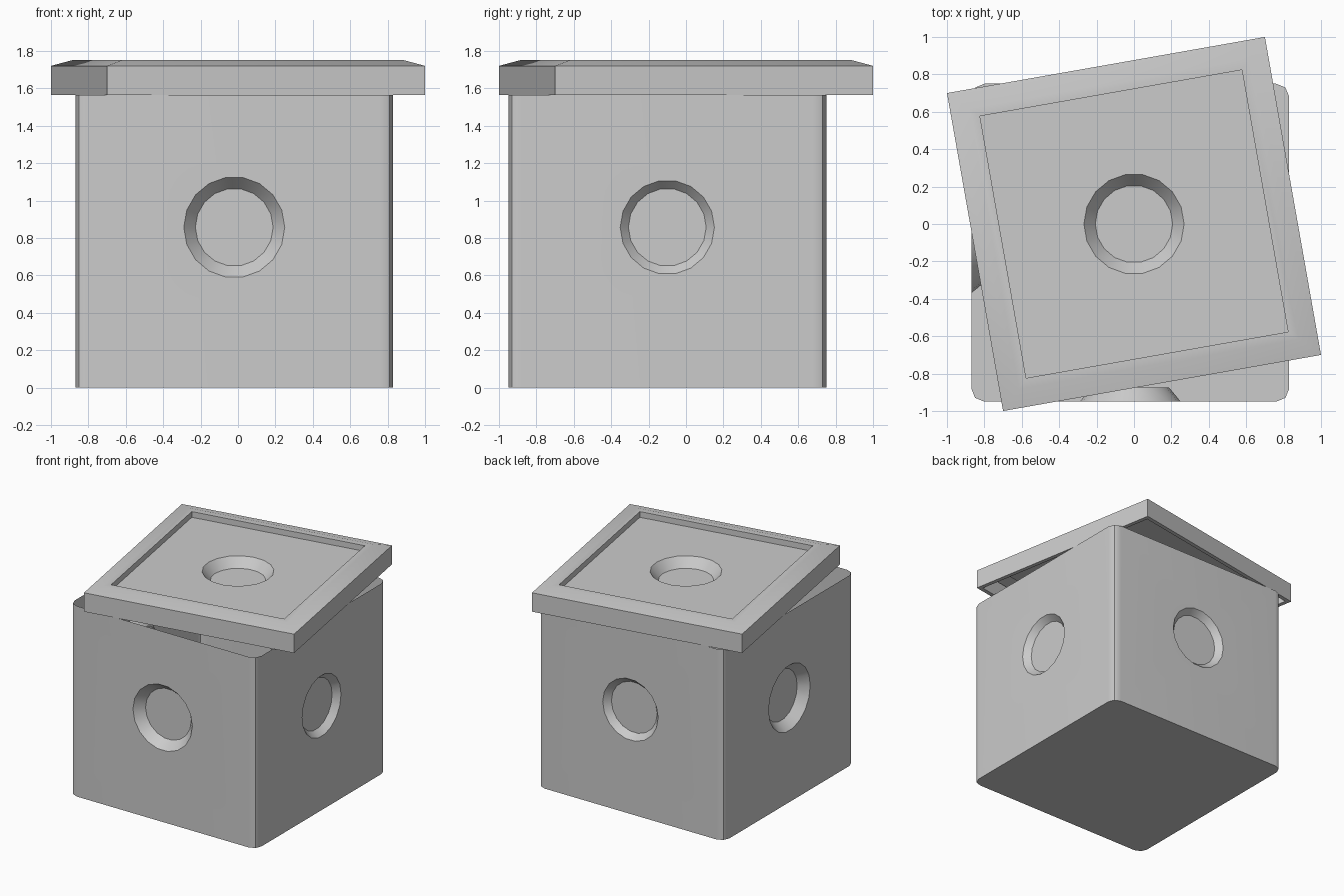
import bpy, bmesh, math
from mathutils import Matrix, Vector

if "Cube" in bpy.data.objects:
    bpy.data.objects.remove(bpy.data.objects["Cube"])

SIDES = 18


def dented_panel(bm, mat, rect, r_out, r_in, depth, phase=0.0):
    """Flat rectangle in local XY (facing +Z) with a tapered round dent at its origin."""
    x, y0, y1 = rect

    def ring(r, z):
        return [bm.verts.new(mat @ Vector((r * math.cos(phase + i * math.tau / SIDES),
                                           r * math.sin(phase + i * math.tau / SIDES), z)))
                for i in range(SIDES)]
    corners = [bm.verts.new(mat @ Vector(p)) for p in
               ((-x, y0, 0), (x, y0, 0), (x, y1, 0), (-x, y1, 0))]
    outer, inner = ring(r_out, 0), ring(r_in, -depth)
    edges = []
    for loop in (corners, outer):
        edges += [bm.edges.new((loop[i], loop[(i + 1) % len(loop)])) for i in range(len(loop))]
    bmesh.ops.triangle_fill(bm, edges=edges, use_beauty=True,
                            normal=mat.to_3x3() @ Vector((0, 0, 1)))
    for i in range(SIDES):
        j = (i + 1) % SIDES
        bm.faces.new((outer[i], outer[j], inner[j], inner[i]))
    bm.faces.new(inner)


def finish(bm, name, location, rot=0.0):
    bmesh.ops.remove_doubles(bm, verts=bm.verts[:], dist=0.0005)
    bmesh.ops.recalc_face_normals(bm, faces=bm.faces[:])
    me = bpy.data.meshes.new(name)
    bm.to_mesh(me)
    bm.free()
    ob = bpy.data.objects.new(name, me)
    ob.location, ob.rotation_euler.z = location, rot
    bpy.context.collection.objects.link(ob)
    bpy.ops.object.select_all(action='DESELECT')
    ob.select_set(True)
    bpy.context.view_layer.objects.active = ob
    bpy.ops.object.shade_smooth_by_angle(angle=math.radians(30))
    return ob


# Open box: four dented walls, rounded upright corners, flat floor
H, HALF, RAD, ZC = 1.565, 0.85, 0.07, 0.857
bm = bmesh.new()
inset = HALF - RAD
floor = []
dents = ((0.27, 0.075), (0.252, 0.05), (0.252, 0.05), (0.27, 0.075))  # front, right, back, left
for k, (r, d) in enumerate(dents):
    turn = Matrix.Rotation(k * math.pi / 2, 4, 'Z')
    wall = (turn @ Matrix.Translation((0, -HALF, ZC)) @ Matrix.Rotation(math.pi / 2, 4, 'X'))
    dented_panel(bm, wall, (inset, -ZC, H - ZC), r, 0.208, d)
    arc = []
    for s in range(3):
        a = -math.pi / 2 + s * math.pi / 4
        p = turn @ Vector((inset + RAD * math.cos(a), -inset + RAD * math.sin(a), 0))
        arc.append((bm.verts.new(p), bm.verts.new(p + Vector((0, 0, H)))))
    for (a0, a1), (b0, b1) in zip(arc, arc[1:]):
        bm.faces.new((a0, b0, b1, a1))
    floor += [bm.verts.new(lo.co) for lo, hi in arc]
bm.faces.new(floor)
box = finish(bm, "box", (-0.02, -0.10, 0))
box.modifiers.new("flat_walls", 'WEIGHTED_NORMAL').keep_sharp = True

# Turned lid: hollow below, sloped rim, recessed dented top
ROT = math.radians(10)
profile = ((0.83, 0.135), (0.83, 0), (0.863, 0), (0.863, 0.155),
           (0.76, 0.187), (0.711, 0.187), (0.711, 0.14))
bm = bmesh.new()
loops = [[bm.verts.new((sx * h, sy * h, z)) for sx, sy in ((-1, -1), (1, -1), (1, 1), (-1, 1))]
         for h, z in profile]
for lo, hi in zip(loops, loops[1:]):
    for i in range(4):
        j = (i + 1) % 4
        bm.faces.new((lo[i], lo[j], hi[j], hi[i]))
dented_panel(bm, Matrix.Translation((0, 0, 0.14)), (0.711, -0.711, 0.711),
             0.268, 0.207, 0.075, -ROT)
finish(bm, "lid", (0, 0, H), ROT)
